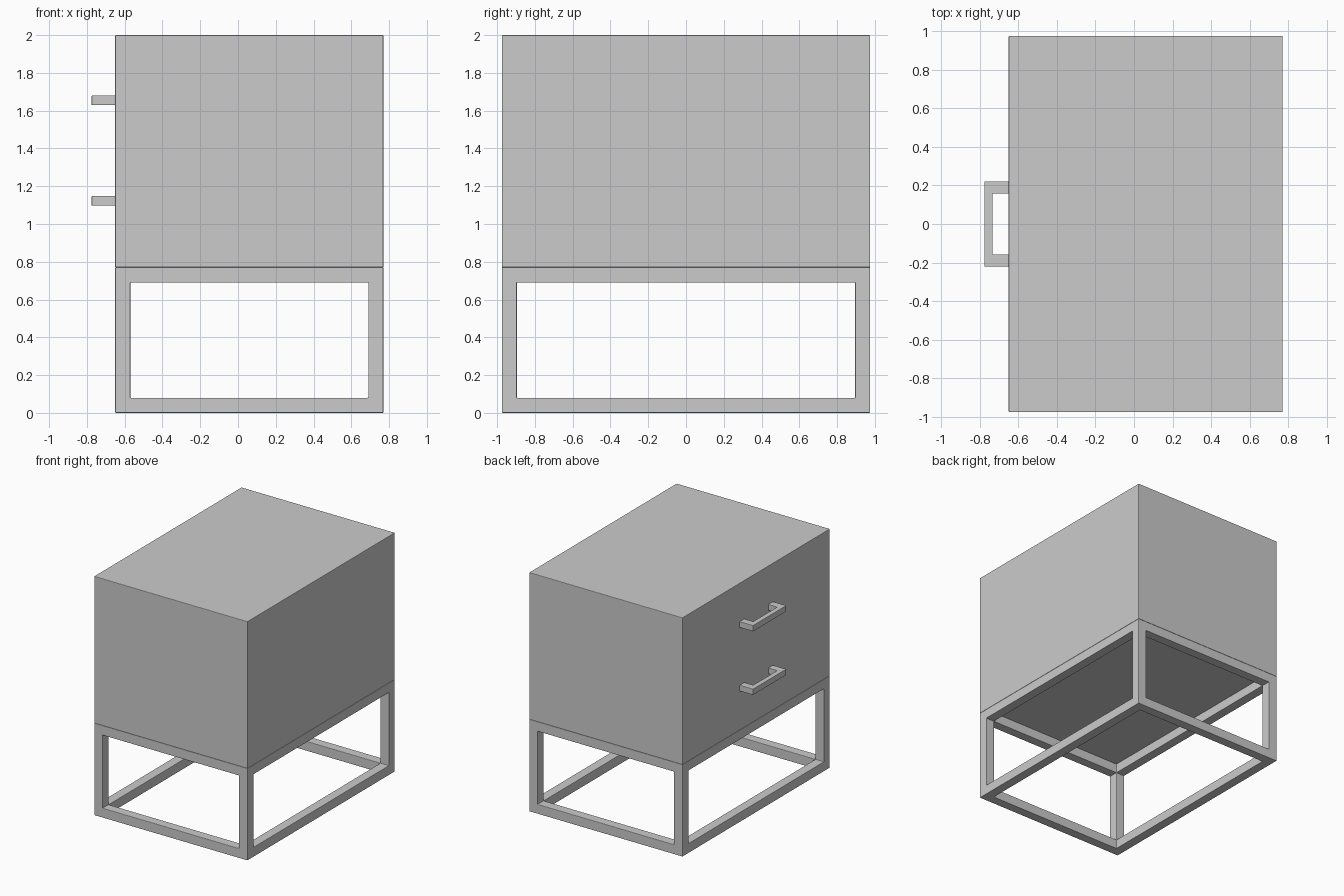
import bpy, bmesh
from itertools import product

if "Cube" in bpy.data.objects:
    bpy.data.objects.remove(bpy.data.objects["Cube"])

X0, X1, Y, T = -0.65, 0.77, 0.975, 0.08
BASE_H, TOP = 0.77, 2.0


def solid_from_cells(name, axes, filled, bevel):
    """Watertight mesh made of the filled cells of a grid, outer faces only."""
    bm = bmesh.new()
    verts = {}

    def vert(key):
        if key not in verts:
            verts[key] = bm.verts.new([axes[i][key[i]] for i in range(3)])
        return verts[key]

    cells = {c for c in product(*[range(len(a) - 1) for a in axes]) if filled(c)}
    for c in cells:
        for ax, side in product(range(3), (0, 1)):
            n = list(c)
            n[ax] += 2 * side - 1
            if tuple(n) in cells:
                continue
            loop = []
            for a, b in ((0, 0), (1, 0), (1, 1), (0, 1)):
                k = list(c)
                k[ax] += side
                k[(ax + 1) % 3] += a
                k[(ax + 2) % 3] += b
                loop.append(vert(tuple(k)))
            bm.faces.new(loop if side else loop[::-1])
    bmesh.ops.dissolve_limit(bm, angle_limit=0.01, verts=bm.verts[:], edges=bm.edges[:])
    mesh = bpy.data.meshes.new(name)
    bm.to_mesh(mesh)
    bm.free()
    obj = bpy.data.objects.new(name, mesh)
    bpy.context.collection.objects.link(obj)
    mod = obj.modifiers.new("soft_edges", "BEVEL")
    mod.width, mod.segments, mod.limit_method = bevel, 2, "ANGLE"
    return obj


# Cabinet body
solid_from_cells("cabinet_body", [(X0, X1), (-Y, Y), (BASE_H, TOP)],
                 lambda c: True, 0.004)

# Open base frame: twelve square bars along the edges of a box
solid_from_cells("base_frame",
                 [(X0, X0 + T, X1 - T, X1), (-Y, -Y + T, Y - T, Y), (0, T, BASE_H - T, BASE_H)],
                 lambda c: sum(i != 1 for i in c) >= 2, 0.004)

# U-shaped drawer handles on the -x face
for label, z in (("lower", 1.123), ("upper", 1.655)):
    solid_from_cells(label + "_handle",
                     [(-0.775, -0.733, X0), (-0.22, -0.158, 0.158, 0.22), (z - 0.025, z + 0.025)],
                     lambda c: c[0] == 0 or c[1] != 1, 0.003)
